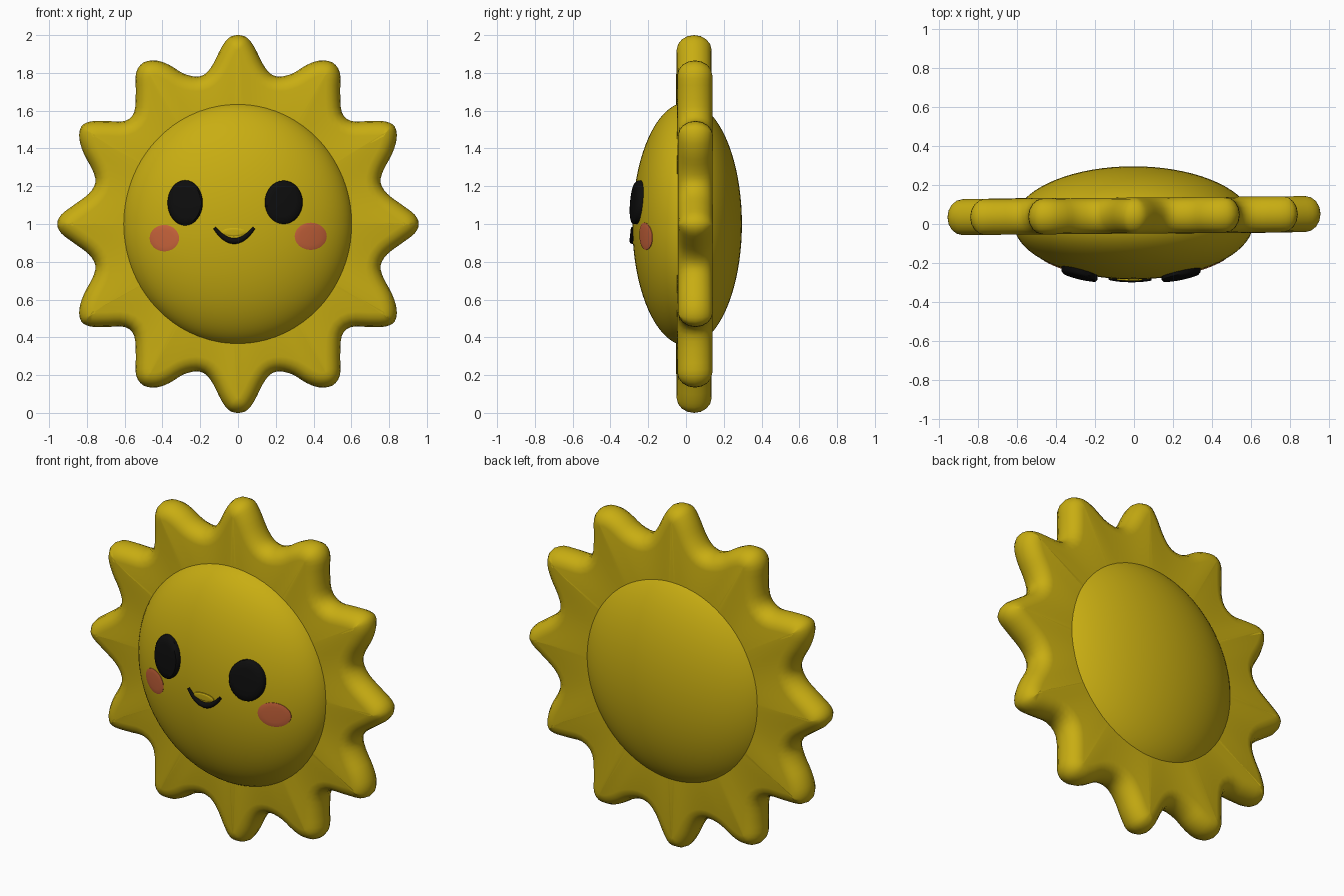
import bpy, bmesh
from math import sin, cos, pi, sqrt, radians
from mathutils import Vector

if "Cube" in bpy.data.objects:
    bpy.data.objects.remove(bpy.data.objects["Cube"])


def material(name, rgb):
    m = bpy.data.materials.new(name)
    m.use_nodes = True
    m.diffuse_color = (*rgb, 1)
    m.node_tree.nodes["Principled BSDF"].inputs["Base Color"].default_value = (*rgb, 1)
    return m


YELLOW = material("sun yellow", (0.58, 0.42, 0.006))
BLACK = material("black", (0.004, 0.004, 0.004))
PINK = material("cheek coral", (0.6, 0.13, 0.045))

# Face ellipsoid: centre and radii
CENTER = Vector((-0.003, 0.006, 1.0))
RX, RY, RZ = 0.615, 0.29, 0.645


def finish(obj, mat, angle=60):
    obj.data.materials.append(mat)
    bpy.ops.object.select_all(action="DESELECT")
    obj.select_set(True)
    bpy.context.view_layer.objects.active = obj
    bpy.ops.object.shade_smooth_by_angle(angle=radians(angle))
    return obj


def loft(name, rings, mat, angle=60, closed=False):
    """Skin equal-length rings; join last to first, or cap both ends."""
    bm = bmesh.new()
    loops = [[bm.verts.new(p) for p in ring] for ring in rings]
    pairs = list(zip(loops, loops[1:]))
    if closed:
        pairs.append((loops[-1], loops[0]))
    else:
        bm.faces.new(loops[0])
        bm.faces.new(loops[-1])
    for a, b in pairs:
        for i in range(len(a)):
            j = (i + 1) % len(a)
            bm.faces.new((a[i], a[j], b[j], b[i]))
    bmesh.ops.recalc_face_normals(bm, faces=bm.faces)
    mesh = bpy.data.meshes.new(name)
    bm.to_mesh(mesh)
    bm.free()
    obj = bpy.data.objects.new(name, mesh)
    bpy.context.collection.objects.link(obj)
    return finish(obj, mat, angle)


def on_face(x, z, lift=0.0):
    """Point on the front of the face, raised towards the viewer."""
    s = 1 - ((x - CENTER.x) / RX) ** 2 - ((z - CENTER.z) / RZ) ** 2
    return Vector((x, CENTER.y - RY * sqrt(max(s, 0)) - lift, z))


def patch(name, x, z, rx, rz, lift, mat, edge=0.9):
    """Oval plate that follows the curve of the face."""
    steps = [(0.05, lift), (0.35, lift), (0.65, lift), (edge, lift * 0.95),
             (1, lift * 0.6), (1, -0.02)]
    rings = [[on_face(x + rx * f * cos(t), z + rz * f * sin(t), h)
              for t in (2 * pi * i / 32 for i in range(32))] for f, h in steps]
    return loft(name, rings, mat, 45)


# Round face
bpy.ops.mesh.primitive_uv_sphere_add(segments=72, ring_count=40, radius=1, location=CENTER)
face = bpy.context.object
face.name = "face"
face.scale = (RX, RY, RZ)
finish(face, YELLOW)

# Ray outline: one quarter, mirrored to the full loop and smoothed
quarter = [(0, 1), (0.05, 0.985), (0.09, 0.93), (0.13, 0.85), (0.17, 0.797),
           (0.22, 0.78), (0.29, 0.797), (0.36, 0.84), (0.43, 0.865), (0.5, 0.855),
           (0.54, 0.8), (0.541, 0.7), (0.55, 0.59), (0.6, 0.545), (0.69, 0.545),
           (0.78, 0.543), (0.83, 0.515), (0.84, 0.45), (0.815, 0.37), (0.77, 0.285),
           (0.755, 0.22), (0.79, 0.16), (0.87, 0.1), (0.935, 0.05), (0.957, 0)]
half = quarter + [(x, -z) for x, z in quarter[-2::-1]]
pts = [Vector(p) for p in half + [(-x, z) for x, z in half[-2:0:-1]]]
n = len(pts)
outline = []
for i in range(n):
    a, b, c, d = (pts[(i + k) % n] for k in (-1, 0, 1, 2))
    for t in (0, 1 / 3, 2 / 3):
        outline.append(0.5 * (2 * b + (c - a) * t + (2 * a - 5 * b + 4 * c - d) * t * t
                              + (3 * b - a - 3 * c + d) * t ** 3))
n = len(outline)
inward = []
for i in range(n):
    t = (outline[(i + 2) % n] - outline[i - 2]).normalized()
    inward.append(Vector((t.y, -t.x)))

# Rounded rim from back to front, then flat inner rings hidden in the face
HALF, ROUND, MID = 0.092, 0.078, 0.043
rings = []


def inner_ring(y):
    return [Vector((p.x * 0.45 / p.length, y, 1 + p.y * 0.45 / p.length)) for p in outline]


rings.append(inner_ring(MID + HALF))
for k in range(9):
    t = pi / 2 - pi * k / 8
    ring = []
    for p, v in zip(outline, inward):
        q = p + v * ROUND * (1 - cos(t))
        ring.append(Vector((q.x, MID + HALF * sin(t) + 0.009 * q.x, 1 + q.y)))
    rings.append(ring)
rings.append(inner_ring(MID - HALF))
loft("sun_rays", rings, YELLOW, 60, closed=True)

# Eyes and cheeks
patch("right_eye", -0.28, 1.112, 0.093, 0.12, 0.032, BLACK)
patch("left_eye", 0.242, 1.115, 0.1, 0.115, 0.028, BLACK)
patch("right_cheek", -0.39, 0.925, 0.078, 0.07, 0.004, PINK)
patch("left_cheek", 0.385, 0.935, 0.085, 0.072, 0.004, PINK)

# Smile: a tube that tapers to its ends, with a small lip above it
curve = bpy.data.curves.new("smile", "CURVE")
curve.dimensions = "3D"
curve.bevel_depth = 0.016
curve.bevel_resolution = 3
curve.use_fill_caps = True
spline = curve.splines.new("POLY")
spline.points.add(20)
for i, p in enumerate(spline.points):
    s = i / 10 - 1
    p.co = (*on_face(-0.02 + 0.105 * s, 0.91 + 0.07 * s * s, 0.002), 1)
    p.radius = 1 - 0.5 * s * s
smile = bpy.data.objects.new("smile", curve)
bpy.context.collection.objects.link(smile)
bpy.ops.object.select_all(action="DESELECT")
smile.select_set(True)
bpy.context.view_layer.objects.active = smile
bpy.ops.object.convert(target="MESH")
finish(bpy.context.object, BLACK)
patch("lip", -0.022, 0.957, 0.065, 0.022, 0.009, YELLOW, 0.8)
